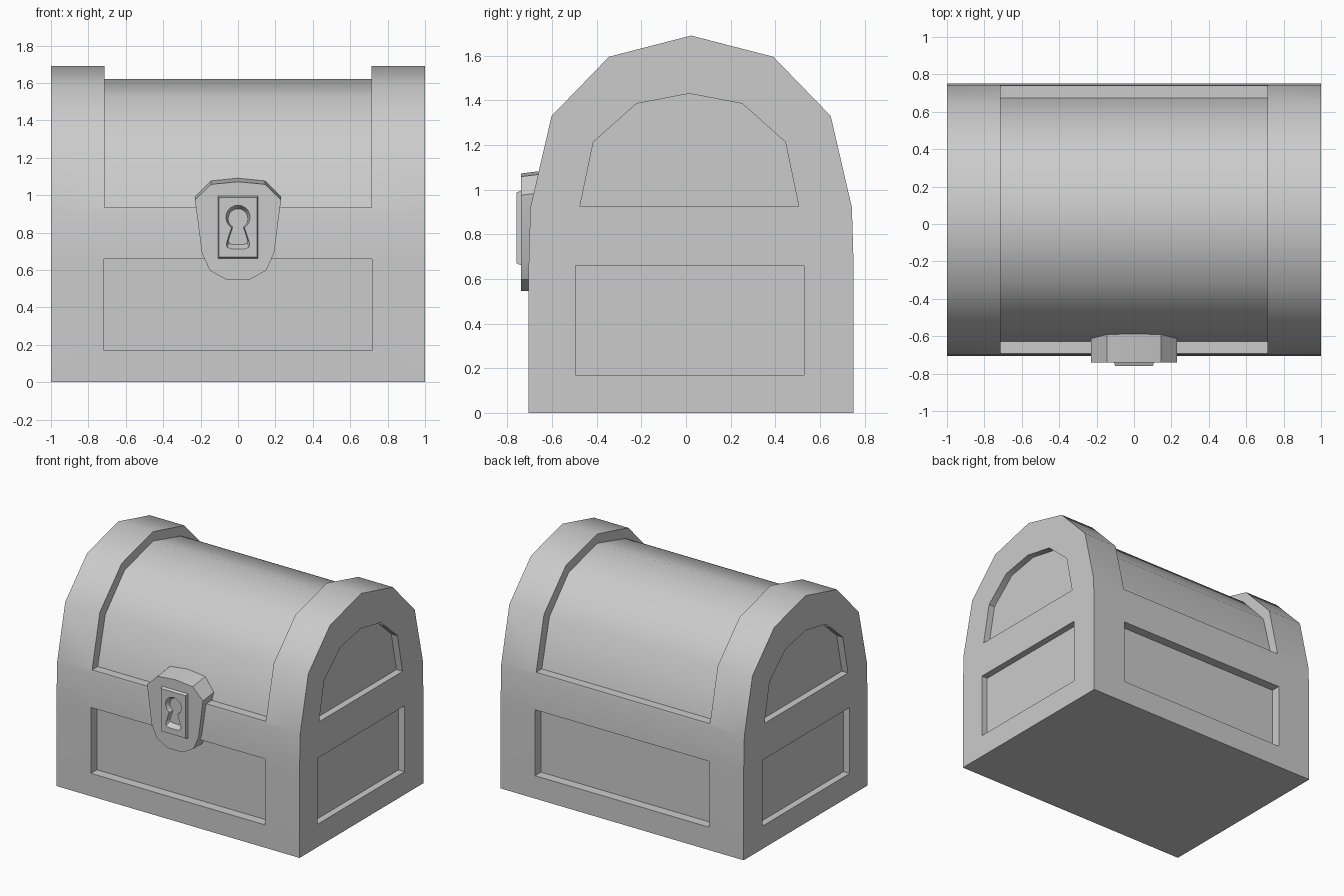
import bpy, bmesh, math
from mathutils import Vector

old = bpy.data.objects.get("Cube")
if old:
    bpy.data.objects.remove(old, do_unlink=True)

GREY = (0.6, 0.6, 0.6, 1)
grey = bpy.data.materials.new("plain grey")
grey.use_nodes = True
grey.diffuse_color = GREY
grey.node_tree.nodes["Principled BSDF"].inputs["Base Color"].default_value = GREY

MID = 0.023      # depth centre of the body
HALF = 0.728     # half depth of the body


def loft(name, first, last):
    """Solid between two matching outlines of 3D points."""
    bm = bmesh.new()
    a = [bm.verts.new(p) for p in first]
    b = [bm.verts.new(p) for p in last]
    n = len(a)
    bm.faces.new(a)
    bm.faces.new(b[::-1])
    for i in range(n):
        bm.faces.new((a[i], b[i], b[(i + 1) % n], a[(i + 1) % n]))
    bmesh.ops.recalc_face_normals(bm, faces=bm.faces)
    mesh = bpy.data.meshes.new(name)
    bm.to_mesh(mesh)
    bm.free()
    mesh.materials.append(grey)
    obj = bpy.data.objects.new(name, mesh)
    bpy.context.collection.objects.link(obj)
    return obj


def along_x(name, outline, x0, x1):
    return loft(name, [(x0, y, z) for y, z in outline], [(x1, y, z) for y, z in outline])


def along_y(name, outline, y0, y1, taper=1.0, pivot=0.0):
    """Outline in x and z, scaled about the pivot height at the far end."""
    return loft(name, [(x, y0, z) for x, z in outline],
                [(x * taper, y1, pivot + (z - pivot) * taper) for x, z in outline])


def mirrored(half, centre=0.0):
    """Half outline (offset, height), ending on the centre line, made whole."""
    left = [(centre - d, z) for d, z in half]
    right = [(centre + d, z) for d, z in half if d > 0]
    return left + right[::-1]


def rect(c, half, z0, z1):
    return [(c - half, z0), (c + half, z0), (c + half, z1), (c - half, z1)]


def cut(target, cutters):
    bpy.context.view_layer.objects.active = target
    for cutter in cutters:
        cutter.hide_render = True
        mod = target.modifiers.new("recess", 'BOOLEAN')
        mod.operation = 'DIFFERENCE'
        mod.solver = 'EXACT'
        mod.object = cutter
        bpy.ops.object.modifier_apply(modifier=mod.name)


def smooth(obj, degrees):
    bpy.ops.object.select_all(action='DESELECT')
    obj.select_set(True)
    bpy.context.view_layer.objects.active = obj
    bpy.ops.object.shade_smooth_by_angle(angle=math.radians(degrees))


# Chest body with its faceted domed lid
dome = [(HALF, 0), (HALF, 0.65), (0.72, 0.92), (0.625, 1.33), (0.368, 1.595), (0, 1.69)]
chest = along_x("chest_body", mirrored(dome, MID), -1, 1)

# Channel over the lid between the end bands
inner = [(0.65, 0.935), (0.56, 1.29), (0.335, 1.53), (0, 1.62)]
outer = [(0.9, 0.935), (0.9, 1.5), (0.5, 1.9), (0, 1.9)]
channel = mirrored(outer, MID) + mirrored(inner, MID)[::-1]
cutters = [along_x("lid_channel_cutter", channel, -0.715, 0.715)]

# Sunken panels on all four walls, arched ones on the lid ends
arch = [(0.49, 0.925), (0.43, 1.213), (0.237, 1.385), (0, 1.43)]
for s in (-1, 1):
    wall = MID + s * HALF
    cutters += [
        along_y("wall_panel_cutter", rect(0, 0.717, 0.17, 0.66), wall - s * 0.07, wall + s * 0.2),
        along_x("end_panel_cutter", rect(0.017, 0.512, 0.17, 0.66), s * 0.95, s * 1.2),
        along_x("arch_panel_cutter", mirrored(arch, MID - 0.008), s * 0.95, s * 1.2),
    ]
cut(chest, cutters)
smooth(chest, 35)

# Lock plate, its top edge rising slightly toward the lid
plate = [(0.06, 0.547), (0.15, 0.597), (0.193, 0.69), (0.23, 0.975), (0.145, 1.058), (0, 1.072)]
outline = mirrored(plate)
lock = loft("lock_plate", [(x, -0.74, z) for x, z in outline],
            [(x, -0.58, z + (0.02 if z > 0.9 else 0)) for x, z in outline])

# Raised key plate with slightly sloped rim
key_plate = along_y("key_plate", rect(0, 0.108, 0.66, 0.997), -0.735, -0.76, 0.94, 0.828)

# Keyhole sunk through both plates
CENTRE, R = 0.884, 0.068
hole = [(0.04, 0.707), (0.062, 0.716), (0.066, 0.735)]
for i in range(9):
    a = math.radians(-58 + i * 148 / 8)
    hole.append((max(0.0, R * math.cos(a)) if i < 8 else 0, CENTRE + R * math.sin(a)))
keyhole = along_y("keyhole_cutter", mirrored(hole), -0.77, -0.725, 0.78, 0.84)
cut(lock, [keyhole])
cut(key_plate, [keyhole])
smooth(lock, 20)
smooth(key_plate, 25)

# Remove the used cutters
for cutter in cutters + [keyhole]:
    bpy.data.objects.remove(cutter, do_unlink=True)
